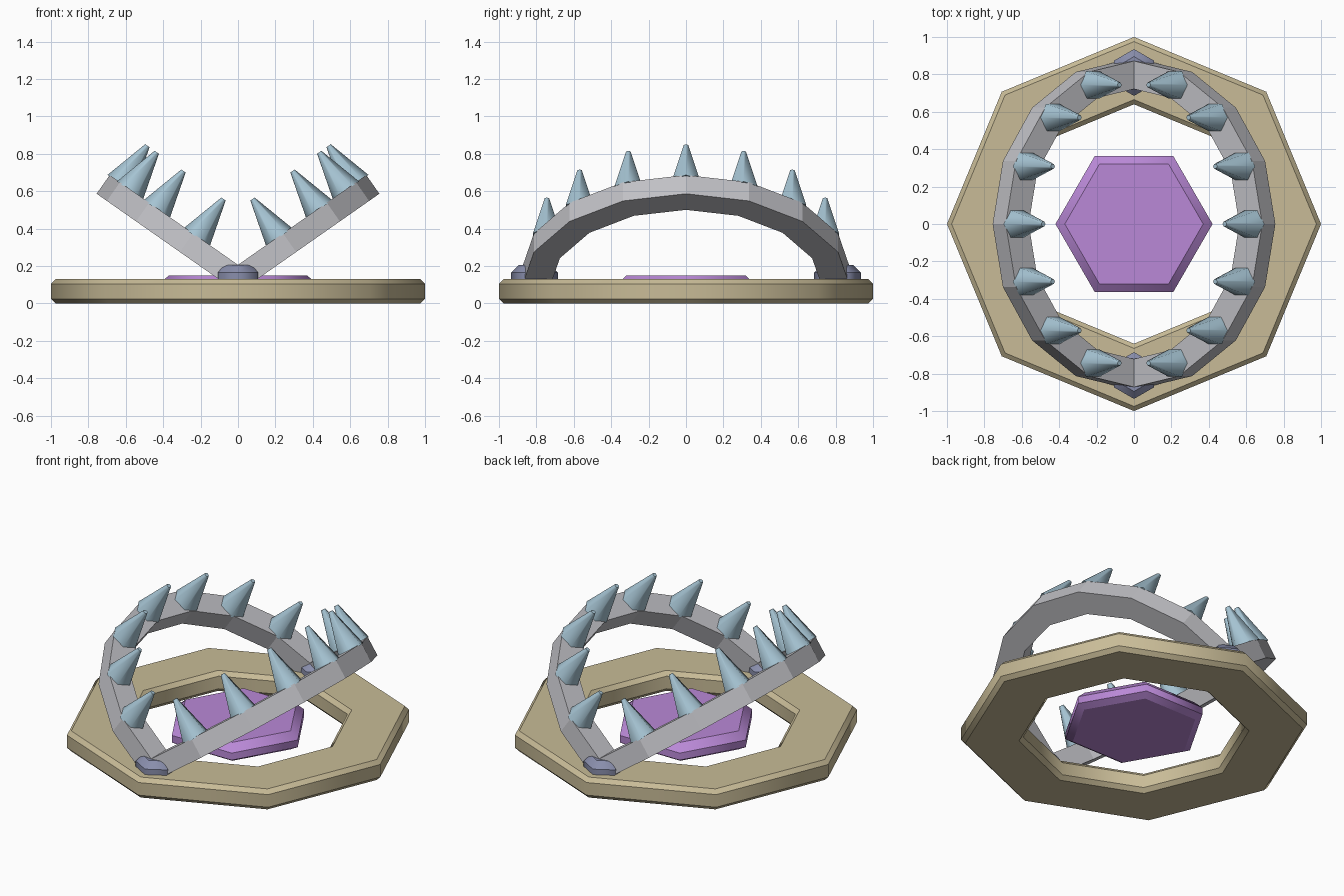
import bpy, bmesh, math
from mathutils import Matrix, Vector

if "Cube" in bpy.data.objects:
    bpy.data.objects.remove(bpy.data.objects["Cube"])


def material(name, rgb):
    m = bpy.data.materials.new(name)
    m.diffuse_color = (*rgb, 1)
    m.use_nodes = True
    m.node_tree.nodes["Principled BSDF"].inputs["Base Color"].default_value = m.diffuse_color
    return m


TAN = material("tan", (0.58, 0.50, 0.31))
PURPLE = material("purple", (0.49, 0.25, 0.68))
GREY = material("light grey", (0.53, 0.53, 0.56))
BLUE = material("pale blue", (0.38, 0.55, 0.65))
SLATE = material("slate", (0.25, 0.27, 0.41))


def lathe(name, profile, sides, mat, matrix=Matrix(), start=0.0, sweep=2 * math.pi,
          ring=False, smooth=True):
    """Sweep (radius, z) points round z; ring closes the profile, otherwise the ends are capped."""
    bm = bmesh.new()
    full = sweep > 6.28
    n = sides if full else sides + 1
    rows = []
    for i in range(n):
        a = start + sweep * i / sides
        rows.append([bm.verts.new((r * math.cos(a), r * math.sin(a), z)) for r, z in profile])
    k = len(profile)
    for i in range(sides):
        a, b = rows[i], rows[(i + 1) % n]
        for j in range(k if ring else k - 1):
            bm.faces.new((a[j], b[j], b[(j + 1) % k], a[(j + 1) % k]))
    if not ring:
        bm.faces.new([r[0] for r in rows])
        bm.faces.new([r[-1] for r in rows])
    elif not full:
        bm.faces.new(rows[0])
        bm.faces.new(rows[-1])
    bmesh.ops.recalc_face_normals(bm, faces=bm.faces)
    # round shading goes around the part, rims stay sharp
    for f in bm.faces:
        f.smooth = smooth and abs(f.normal.z) < 0.99
    for e in bm.edges:
        if abs(e.verts[0].co.z - e.verts[1].co.z) < 1e-5:
            e.smooth = False
    mesh = bpy.data.meshes.new(name)
    bm.to_mesh(mesh)
    bm.free()
    mesh.materials.append(mat)
    ob = bpy.data.objects.new(name, mesh)
    ob.matrix_world = matrix
    bpy.context.collection.objects.link(ob)
    return ob


# Octagonal base ring
lathe("base_ring", [(0.975, 0.13), (1, 0.105), (1, 0.025), (0.975, 0),
                    (0.665, 0), (0.64, 0.025), (0.64, 0.105), (0.665, 0.13)],
      8, TAN, ring=True)

# Hexagonal trigger plate
lathe("trigger_plate", [(0.375, 0.035), (0.42, 0.06), (0.42, 0.105), (0.37, 0.15)], 6, PURPLE)

# Hinge blocks at front and back
for label, y in (("front", -0.81), ("back", 0.81)):
    lathe(label + "_hinge", [(0.125, 0.11), (0.125, 0.165), (0.085, 0.205)], 6, SLATE,
          Matrix.Translation((0, y, 0)), start=math.pi / 2)

# Two raised jaws with seven teeth each
for label, turn in (("right", 0), ("left", math.pi)):
    frame = (Matrix.Rotation(turn, 4, 'Z') @ Matrix.Translation((0, 0, 0.132))
             @ Matrix.Rotation(-math.radians(35), 4, 'Y'))
    lathe(label + "_jaw", [(0.88, 0.061), (0.88, -0.061), (0.73, -0.061), (0.73, 0.061)],
          8, GREY, frame, start=-math.pi / 2, sweep=math.pi, ring=True, smooth=False)
    for i in range(-3, 4):
        a = math.radians(22.5 * i)
        spot = Vector((0.805 * math.cos(a), 0.805 * math.sin(a), 0))
        lathe(f"{label}_tooth_{i + 4}", [(0.085, 0.055), (0.014, 0.305)], 6, BLUE,
              frame @ Matrix.Translation(spot))
